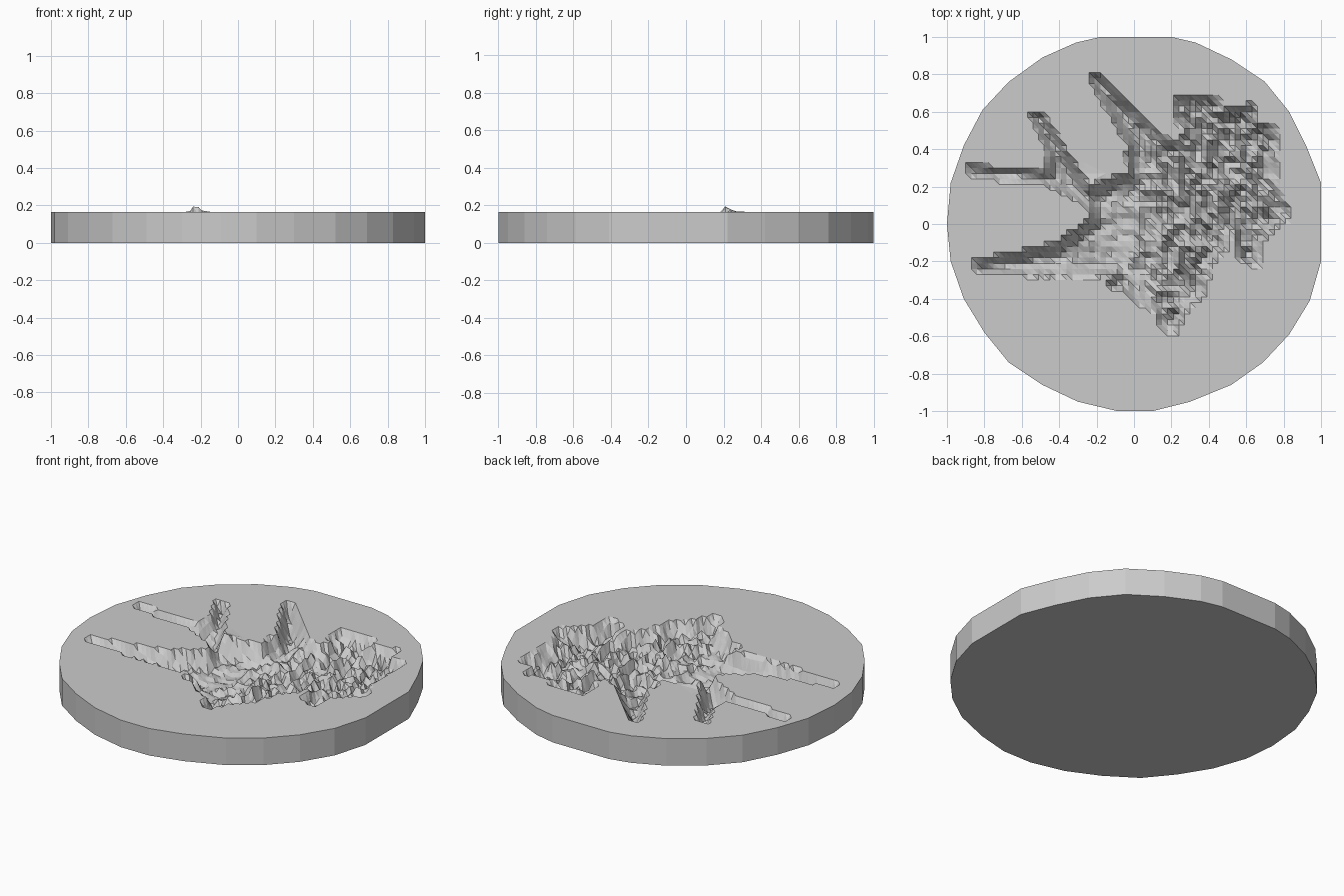
import bpy, bmesh, math
from mathutils import Vector, noise
from mathutils.geometry import delaunay_2d_cdt, intersect_point_line

if "Cube" in bpy.data.objects:
    bpy.data.objects.remove(bpy.data.objects["Cube"])

TOP = 0.165
STEP = 0.03
DEPTH = 0.105

# Faceted rim of the disc
rim = [(-.18, 1), (.2, 1), (.33, .97), (.52, .88), (.7, .76), (.83, .6), (.92, .42),
       (1, .22), (1, -.2), (.94, -.41), (.83, -.59), (.69, -.74), (.52, -.86), (.3, -.95),
       (.1, -1), (-.09, -1), (-.3, -.95), (-.49, -.86), (-.67, -.74), (-.8, -.58),
       (-.91, -.4), (-.98, -.2), (-1, 0), (-.98, .22), (-.91, .42), (-.81, .61),
       (-.67, .76), (-.49, .89), (-.31, .97)]

# Outline of the sunken imprint: four long claws and a ragged plume
outline = [(-.88, .31), (-.47, .27), (-.45, .38), (-.56, .60), (-.49, .59), (-.27, .25),
           (-.23, .19), (-.03, .27), (-.03, .42), (-.25, .80), (-.19, .80), (.15, .47),
           (.25, .42), (.28, .50), (.22, .56), (.22, .67), (.45, .67), (.47, .60),
           (.65, .64), (.66, .54), (.77, .51), (.75, .20), (.84, .05), (.77, 0),
           (.68, -.10), (.66, -.22), (.57, -.20), (.53, -.05), (.45, -.17), (.40, -.20),
           (.38, -.37), (.28, -.45), (.21, -.60), (.14, -.55), (.12, -.46), (0, -.42),
           (-.05, -.35), (-.15, -.36), (-.10, -.27), (-.84, -.27), (-.85, -.21),
           (-.42, -.11), (-.22, .02), (-.25, .10), (-.5, .22), (-.87, .25)]
edges = [(Vector(a), Vector(b)) for a, b in zip(outline, outline[1:] + outline[:1])]


def inside(x, y):
    hit = False
    for a, b in edges:
        if (a.y > y) != (b.y > y) and x < a.x + (y - a.y) * (b.x - a.x) / (b.y - a.y):
            hit = not hit
    return hit


def edge_distance(p):
    best = 9.0
    for a, b in edges:
        q, t = intersect_point_line(p, a, b)
        q = a.lerp(b, min(1, max(0, t)))
        best = min(best, (p - q.to_2d()).length)
    return best


def bump(x, y, cx, cy, h, r):
    return h * math.exp(-((x - cx) ** 2 + (y - cy) ** 2) / (r * r))


def height(x, y, d):
    z = TOP
    if d > 0:
        rough = min(1, max(0, (x + .05) / .3))
        coarse = noise.noise(Vector((x * 8, y * 8, 2.3)))
        fine = noise.noise(Vector((x * 19, y * 19, 7.1)))
        depth = min(DEPTH, .02 + d * 1.7)
        depth *= 1 - .25 * rough + .3 * coarse + (.2 + .75 * rough) * fine
        z -= min(.135, max(0, depth))
    # small raised mounds at the claw root and in the plume
    return z + bump(x, y, -.23, .19, .035, .05) + bump(x, y, .32, -.12, .05, .03)


# Square sampling grid, kept only on and just around the imprint
points, heights = [Vector(p) for p in rim], [TOP] * len(rim)
n = int(.93 / STEP)
for i in range(-n, n + 1):
    for j in range(-n, n + 1):
        p = Vector((i * STEP, j * STEP))
        if p.length > .96:
            continue
        d = edge_distance(p)
        if inside(*p):
            points.append(p)
            heights.append(height(p.x, p.y, d))
        elif d < STEP * 1.5:
            points.append(p)
            heights.append(height(p.x, p.y, -d))

verts, _, faces, orig, _, _ = delaunay_2d_cdt(
    points, [(i, (i + 1) % len(rim)) for i in range(len(rim))], [], 1, 1e-6)

# Carved top, vertical rim and flat underside in one solid
bm = bmesh.new()
top = [bm.verts.new((v.x, v.y, heights[o[0]] if o else TOP)) for v, o in zip(verts, orig)]
for f in faces:
    bm.faces.new([top[i] for i in f])
loop = {o[k]: top[i] for i, o in enumerate(orig) for k in range(len(o)) if o[k] < len(rim)}
low = [bm.verts.new((x, y, 0)) for x, y in rim]
for i in range(len(rim)):
    j = (i + 1) % len(rim)
    bm.faces.new((loop[i], loop[j], low[j], low[i]))
bm.faces.new(low)
bmesh.ops.recalc_face_normals(bm, faces=bm.faces)

mesh = bpy.data.meshes.new("carved_disc")
bm.to_mesh(mesh)
bm.free()
bpy.context.collection.objects.link(bpy.data.objects.new("carved_disc", mesh))
